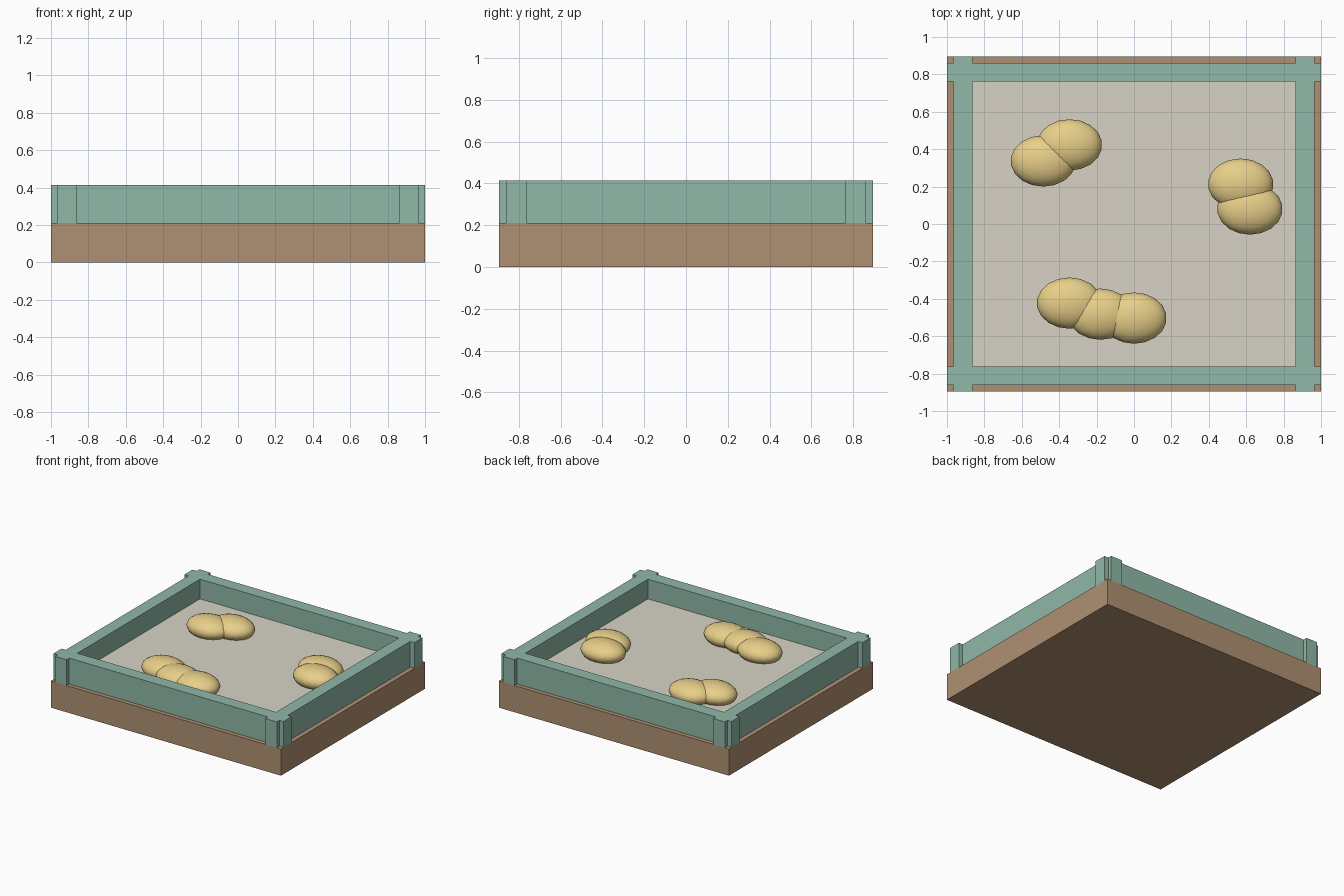
import bpy

if "Cube" in bpy.data.objects:
    bpy.data.objects.remove(bpy.data.objects["Cube"])

def material(name, color):
    m = bpy.data.materials.new(name)
    m.diffuse_color = (*color, 1)
    m.use_nodes = True
    m.node_tree.nodes["Principled BSDF"].inputs["Base Color"].default_value = m.diffuse_color
    return m

wood = material("brown", (0.43, 0.28, 0.17))
green = material("green", (0.28, 0.48, 0.39))
pale = material("pale", (0.68, 0.65, 0.56))
gold = material("gold", (0.80, 0.62, 0.25))

def box(name, lo, hi, mat):
    bpy.ops.mesh.primitive_cube_add(size=1, location=[(a + b) / 2 for a, b in zip(lo, hi)])
    o = bpy.context.object
    o.name = name
    o.scale = [b - a for a, b in zip(lo, hi)]
    bpy.ops.object.transform_apply(location=False, rotation=False, scale=True)
    o.data.materials.append(mat)
    return o

W, D = 1.0, 0.895            # half width and half depth
BASE, FLOOR, TOP = 0.21, 0.258, 0.413

# Base slab and raised inner floor
box("base", (-W, -D, 0), (W, D, BASE), wood)
box("floor", (-0.88, -0.78, BASE - 0.01), (0.88, 0.78, FLOOR), pale)

# Crossing border beams, ends running out to the base edges
for side, s in (("front", -1), ("back", 1)):
    y = s * 0.812
    box(side + "_beam", (-W, y - 0.05, BASE), (W, y + 0.05, TOP), green)
for side, s in (("left", -1), ("right", 1)):
    x = s * 0.914
    box(side + "_beam", (x - 0.05, -D, BASE), (x + 0.05, D, TOP), green)

# Clusters of flattened mounds resting in the floor
clusters = {
    "back_mound": [(-0.345, 0.423), (-0.485, 0.337)],
    "right_mound": [(0.57, 0.213), (0.62, 0.08)],
    "front_mound": [(-0.345, -0.423), (-0.18, -0.482), (0.0, -0.503)],
}
for name, spots in clusters.items():
    for i, (x, y) in enumerate(spots, 1):
        bpy.ops.mesh.primitive_uv_sphere_add(segments=18, ring_count=12, radius=1,
                                             location=(x, y, 0.303))
        o = bpy.context.object
        o.name = f"{name}_{i}"
        o.scale = (0.175, 0.137, 0.082)
        bpy.ops.object.transform_apply(location=False, rotation=False, scale=True)
        bpy.ops.object.shade_smooth()
        o.data.materials.append(gold)
